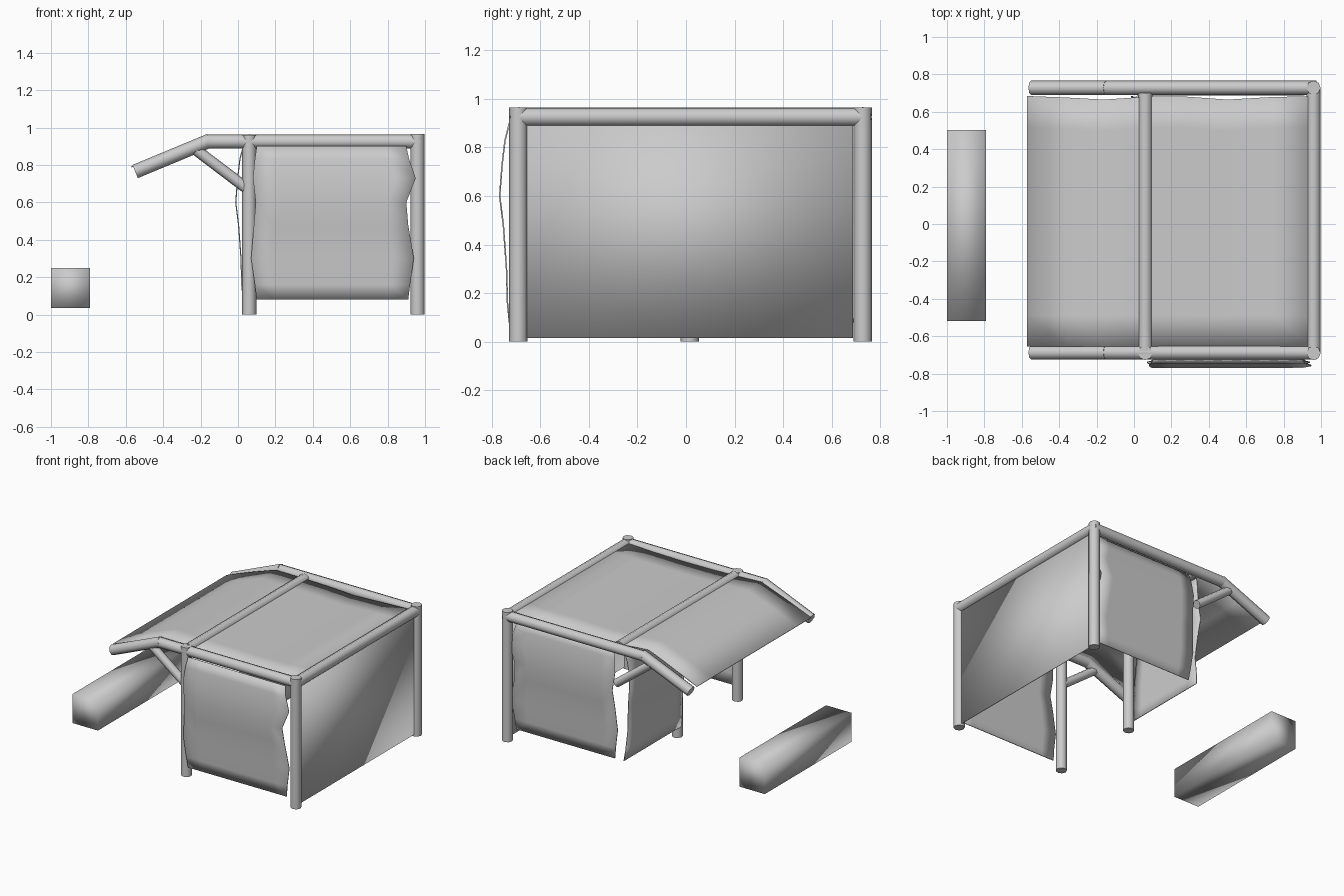
import bpy, bmesh
from math import radians, sin
from mathutils import Vector

if "Cube" in bpy.data.objects:
    bpy.data.objects.remove(bpy.data.objects["Cube"])


def finish(bm, name, smooth=True):
    bmesh.ops.recalc_face_normals(bm, faces=bm.faces)
    me = bpy.data.meshes.new(name)
    bm.to_mesh(me)
    bm.free()
    ob = bpy.data.objects.new(name, me)
    bpy.context.collection.objects.link(ob)
    if smooth:
        bpy.context.view_layer.objects.active = ob
        ob.select_set(True)
        bpy.ops.object.shade_smooth_by_angle(angle=radians(50))
        ob.select_set(False)
    return ob


def pole(name, a, b, r=0.038):
    """Eight-sided round pole from a to b."""
    a, b = Vector(a), Vector(b)
    bm = bmesh.new()
    bmesh.ops.create_cone(bm, cap_ends=True, segments=8, radius1=r, radius2=r,
                          depth=(b - a).length)
    ob = finish(bm, name)
    ob.rotation_mode = 'QUATERNION'
    ob.rotation_quaternion = (b - a).to_track_quat('Z', 'Y')
    ob.location = (a + b) / 2
    return ob


def sheet(name, rows, n=8):
    """Cloth lofted between pairs of edge points (left, right)."""
    bm = bmesh.new()
    grid = [[bm.verts.new(Vector(l).lerp(Vector(r), i / n)) for i in range(n + 1)]
            for l, r in rows]
    for p, q in zip(grid, grid[1:]):
        for i in range(n):
            bm.faces.new((p[i], p[i + 1], q[i + 1], q[i]))
    ob = finish(bm, name)
    mod = ob.modifiers.new("thickness", 'SOLIDIFY')
    mod.thickness = 0.006
    mod.offset = 0
    return ob


FX, BX = 0.06, 0.96        # front and back post lines
YS = {"near": -0.687, "far": 0.728}

# upright posts
pole("near_front_post", (FX, -0.69, 0), (FX, -0.69, 0.96))
pole("middle_front_post", (FX, 0.015, 0), (FX, 0.015, 0.93))
pole("near_back_post", (BX, -0.69, 0), (BX, -0.69, 0.965))
pole("far_back_post", (BX, 0.728, 0), (BX, 0.728, 0.965))

# side rails, sloping awning poles and braces
for side, y in YS.items():
    pole(side + "_rail", (-0.17, y, 0.925), (0.975, y, 0.925))
    pole(side + "_awning_pole", (-0.15, y, 0.931), (-0.55, y, 0.765))
    pole(side + "_brace", (0.06, y, 0.665), (-0.23, y, 0.885), 0.03)

# cross bars
pole("front_cross_bar", (FX, -0.67, 0.927), (FX, 0.70, 0.927))
pole("back_cross_bar", (BX, -0.69, 0.925), (BX, 0.728, 0.925))

# shared hanging profile: height, outward bulge, left edge, right edge
hang = [(0.90, 0.0, 0.10, 0.90), (0.83, 0.018, 0.09, 0.915), (0.73, 0.03, 0.08, 0.95),
        (0.60, 0.04, 0.095, 0.90), (0.48, 0.025, 0.085, 0.91), (0.30, 0.012, 0.07, 0.94),
        (0.16, 0.008, 0.09, 0.92), (0.08, 0.0, 0.10, 0.91)]

# side curtains
sheet("near_side_curtain", [((l, -0.727 - o, z), (r, -0.727 - o, z)) for z, o, l, r in hang])
sheet("far_side_curtain", [((l, 0.69 + o, z), (r, 0.69 + o, z)) for z, o, l, r in hang])

# half-width front curtain
sheet("front_curtain", [((0.028 - o, 0.02, z), (0.028 - o, 0.67 + (l - 0.08), z))
                        for z, o, l, r in hang])

# flat back wall
sheet("back_wall", [((0.965, -0.66, z), (0.965, 0.688, z)) for z in (0.92, 0.015)], 1)

# roof cloth running down into the awning
roof = [(0.96, 0.94), (0.75, 0.932), (0.5, 0.928), (0.25, 0.93), (0.06, 0.935),
        (-0.16, 0.945), (-0.36, 0.872), (-0.57, 0.79)]
sheet("roof_cloth", [((x, -0.655, z), (x, 0.675 + 0.01 * sin(9 * x), z)) for x, z in roof])

# long bench block in front of the shelter
bm = bmesh.new()
bmesh.ops.create_cube(bm, size=1)
bmesh.ops.scale(bm, vec=(0.21, 1.02, 0.215), verts=bm.verts)
bench = finish(bm, "bench_block", False)
bench.location = (-0.895, -0.008, 0.143)
bench.data.polygons.foreach_set("use_smooth", [True] * len(bench.data.polygons))
